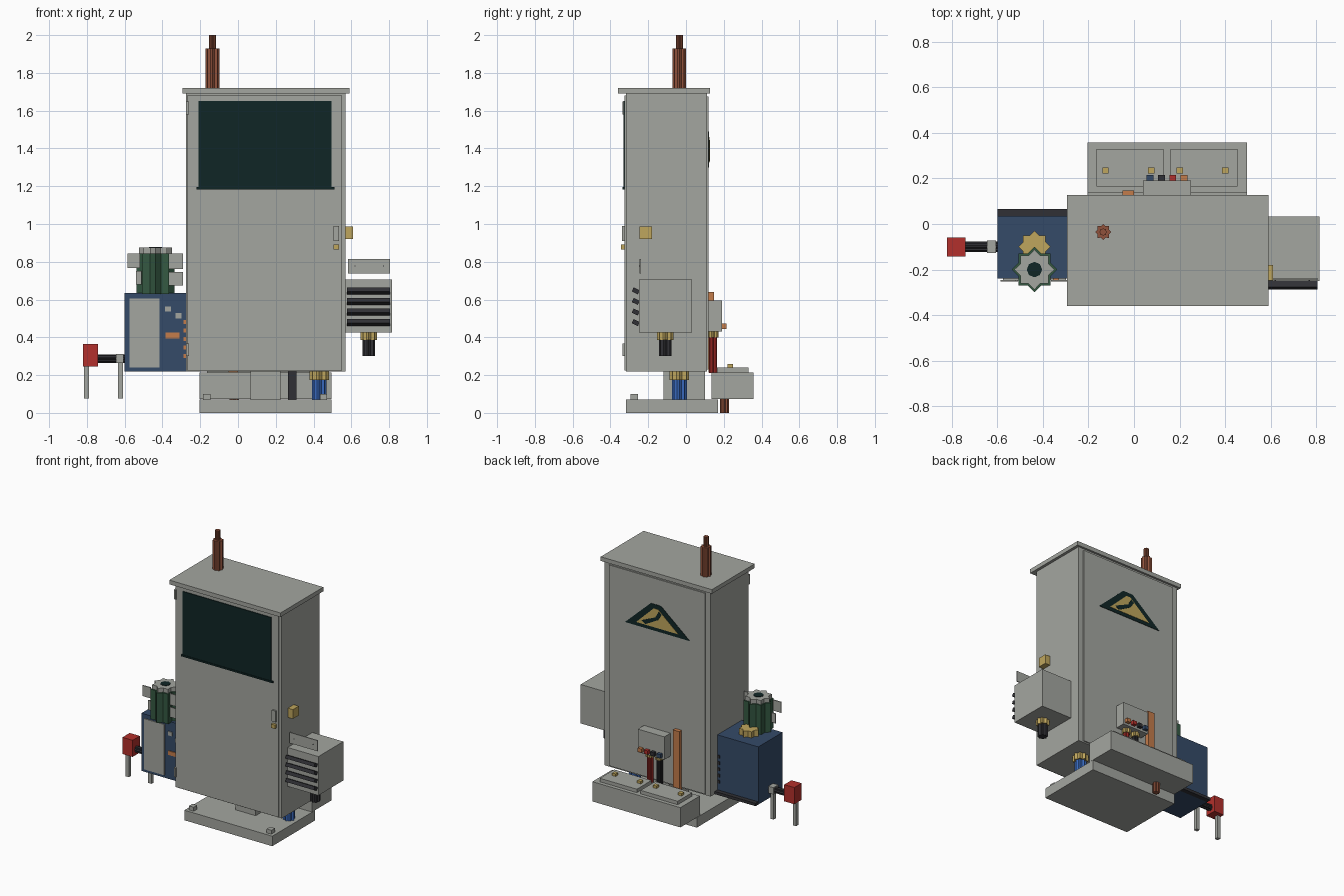
import bpy, bmesh, math
from mathutils import Matrix

old = bpy.data.objects.get("Cube")
if old:
    bpy.data.objects.remove(old, do_unlink=True)


def material(name, r, g, b):
    m = bpy.data.materials.new(name)
    m.use_nodes = True
    m.diffuse_color = (r, g, b, 1)
    m.node_tree.nodes["Principled BSDF"].inputs["Base Color"].default_value = (r, g, b, 1)
    return m


GREY = material("painted grey", .37, .38, .35)
GLASS = material("dark glass", .005, .019, .019)
NAVY = material("navy blue", .035, .07, .14)
GREEN = material("machine green", .035, .10, .055)
RED = material("signal red", .45, .03, .025)
GOLD = material("brass", .52, .38, .11)
COPPER = material("copper", .55, .2, .07)
BROWN = material("dark bronze", .28, .085, .045)
BLUE = material("cable blue", .04, .14, .5)
BLACK = material("black rubber", .03, .03, .035)


def finish(name, bm, mat):
    bmesh.ops.recalc_face_normals(bm, faces=bm.faces)
    mesh = bpy.data.meshes.new(name)
    bm.to_mesh(mesh)
    bm.free()
    mesh.materials.append(mat)
    ob = bpy.data.objects.new(name, mesh)
    bpy.context.collection.objects.link(ob)
    return ob


def box(name, mat, x, y, z):
    """Box from three (low, high) ranges."""
    bm = bmesh.new()
    bmesh.ops.create_cube(bm, size=1)
    for v in bm.verts:
        for i, (lo, hi) in enumerate((x, y, z)):
            v.co[i] = lo if v.co[i] < 0 else hi
    return finish(name, bm, mat)


def prism(name, mat, points, depth, matrix):
    """Extrude a flat outline along its local z, then place it."""
    bm = bmesh.new()
    face = bm.faces.new([bm.verts.new((u, v, 0)) for u, v in points])
    ext = bmesh.ops.extrude_face_region(bm, geom=[face])["geom"]
    top = [g for g in ext if isinstance(g, bmesh.types.BMVert)]
    bmesh.ops.translate(bm, verts=top, vec=(0, 0, depth))
    bm.transform(matrix)
    return finish(name, bm, mat)


def fluted(name, mat, centre, radius, length, inner=.76, along_x=False):
    """Eight-ribbed shaft starting at centre."""
    pts = []
    for i in range(16):
        r = radius * (inner if i % 2 else 1)
        a = i * math.pi / 8
        pts.append((r * math.cos(a), r * math.sin(a)))
    turn = Matrix.Rotation(math.pi / 2, 4, 'Y') if along_x else Matrix()
    return prism(name, mat, pts, length, Matrix.Translation(centre) @ turn)


# Cabinet shell, door and roof
box("cabinet", GREY, (-.275, .57), (-.317, .112), (.22, 1.69))
box("door", GREY, (-.27, .55), (-.325, -.315), (.225, 1.68))
box("back_panel", GREY, (-.235, .53), (.11, .12), (.23, 1.675))
box("roof", GREY, (-.295, .59), (-.36, .127), (1.69, 1.72))
box("window", GLASS, (-.21, .495), (-.331, -.324), (1.19, 1.65))
box("window_sill", GLASS, (-.22, .51), (-.335, -.324), (1.183, 1.195))
for n, z in enumerate((.3, 1.58)):
    box(f"hinge_{n}", GREY, (-.275, -.26), (-.337, -.315), (z, z + .068))
box("door_handle", GREY, (.505, .535), (-.338, -.32), (.91, .99))
box("door_lock", GOLD, (.505, .535), (-.345, -.32), (.865, .892))
box("side_lamp", GOLD, (.57, .61), (-.247, -.18), (.92, .987))

# Roof mast
fluted("mast", BROWN, (-.135, -.035, 1.72), .036, .21)
fluted("mast_tip", BROWN, (-.135, -.035, 1.93), .018, .07)

# Cooling unit with tilted slats
box("cooling_unit", GREY, (.57, .815), (-.25, .033), (.425, .705))
for n in range(4):
    slat = box(f"slat_{n}", BLACK, (.578, .806), (-.018, .018), (-.012, .012))
    slat.location = (0, -.266, .478 + .056 * n)
    slat.rotation_euler.x = math.radians(-25)
box("cooling_hood", GREY, (.583, .805), (-.245, -.238), (.738, .815))
for x in (.62, .77):
    box("hood_screw", BLACK, (x - .003, x + .003), (-.248, -.244), (.775, .781))
fluted("unit_gland", GOLD, (.692, -.11, .385), .044, .042)
fluted("unit_cable", BLACK, (.692, -.11, .3), .034, .09)

# Drive box with its front plate, signals and vents
box("drive_box", NAVY, (-.6, -.275), (-.24, .035), (.22, .635))
box("drive_base_strip", BLACK, (-.6, -.275), (.033, .066), (.22, .24))
box("drive_plate", GREY, (-.575, -.415), (-.247, -.239), (.24, .605))
box("drive_label", COPPER, (-.385, -.31), (-.246, -.239), (.395, .425))
for x, z in ((-.37, .55), (-.315, .515)):
    box("drive_button", GREY, (x - .016, x + .016), (-.246, -.239), (z - .014, z + .014))
for n in range(5):
    z = .29 + .045 * n
    box(f"vent_front_{n}", COPPER, (-.288, -.275), (-.246, -.239), (z, z + .022))
    box(f"vent_back_{n}", BLACK, (-.295, -.28), (.034, .04), (z, z + .022))

# Motor on the drive box
fluted("motor", GREEN, (-.437, -.2, .63), .1, .215)
fluted("motor_cap", GREY, (-.437, -.2, .845), .088, .03)
fluted("motor_hub", GLASS, (-.437, -.2, .87), .034, .008, .92)
fluted("motor_gear", GOLD, (-.437, -.1, .635), .07, .045)
for n, (x0, x1, z0, z1) in enumerate(((-.585, -.52, .768, .845), (-.365, -.29, .763, .845),
                                      (-.365, -.29, .675, .747), (-.54, -.51, .68, .75))):
    box(f"motor_tag_{n}", GREY, (x0, x1), (-.253, -.246), (z0, z1))

# Side lever with its two hanging legs
fluted("lever_rod", BLACK, (-.75, -.1, .287), .023, .16, along_x=True)
box("lever_collar", GREY, (-.645, -.605), (-.128, -.073), (.263, .312))
box("lever_grip", RED, (-.82, -.74), (-.142, -.06), (.245, .365))
for n, (x, top) in enumerate(((-.802, .25), (-.623, .27))):
    box(f"lever_leg_{n}", GREY, (x - .013, x + .013), (-.113, -.087), (.075, top))

# Plinth and supports under the cabinet
box("plinth", GREY, (-.205, .495), (-.317, .17), (0, .072))
for x in (-.165, .453):
    box("anchor_bolt", GREY, (x - .019, x + .019), (-.295, -.255), (.07, .1))
box("pedestal", GREY, (.065, .225), (-.12, .1), (.07, .222))
box("cable_duct", BLACK, (.265, .31), (-.055, -.01), (.07, .222))
fluted("feed_pipe", BLUE, (.43, -.035, .07), .039, .11)
fluted("feed_gland", GOLD, (.43, -.035, .175), .052, .046)

# Rear battery box with lids and terminals
box("rear_box", GREY, (-.205, .495), (.135, .357), (.073, .215))
for n, x in enumerate((-.165, .16)):
    box(f"rear_lid_{n}", GREY, (x, x + .295), (.165, .33), (.214, .24))
    for dx in (.04, .24):
        box("terminal", GOLD, (x + dx - .014, x + dx + .014), (.221, .249), (.238, .258))
box("ground_bar", COPPER, (-.05, .0), (.118, .148), (.215, .64))
fluted("ground_rod", BROWN, (-.02, .203, 0), .024, .08)

# Rear junction box, plugs and hanging cables
box("junction_box", GREY, (.04, .25), (.118, .19), (.43, .595))
for x, mat in ((.07, NAVY), (.12, BLACK), (.17, RED), (.22, COPPER)):
    box("plug", mat, (x - .015, x + .015), (.188, .214), (.445, .472))
for x, mat in ((.185, RED), (.11, BLACK)):
    fluted("cable_gland", GOLD, (x, .143, .4), .03, .032)
    fluted("hanging_cable", mat, (x, .143, .21), .021, .2)

# Warning sign on the back
wall = Matrix.Translation((.145, .119, 1.3)) @ Matrix.Rotation(math.pi / 2, 4, 'X') @ Matrix.Scale(-1, 4, (0, 0, 1))
prism("sign_border", GLASS, [(-.26, 0), (.255, 0), (.05, .19), (-.03, .19)], .004, wall)
prism("sign_field", GOLD, [(-.17, .025), (.165, .025), (.025, .16), (-.01, .16)], .006, wall)
prism("sign_bolt", GLASS, [(.09, .03), (.12, .05), (.01, .1), (-.015, .145), (-.04, .13), (-.01, .085)], .008, wall)
